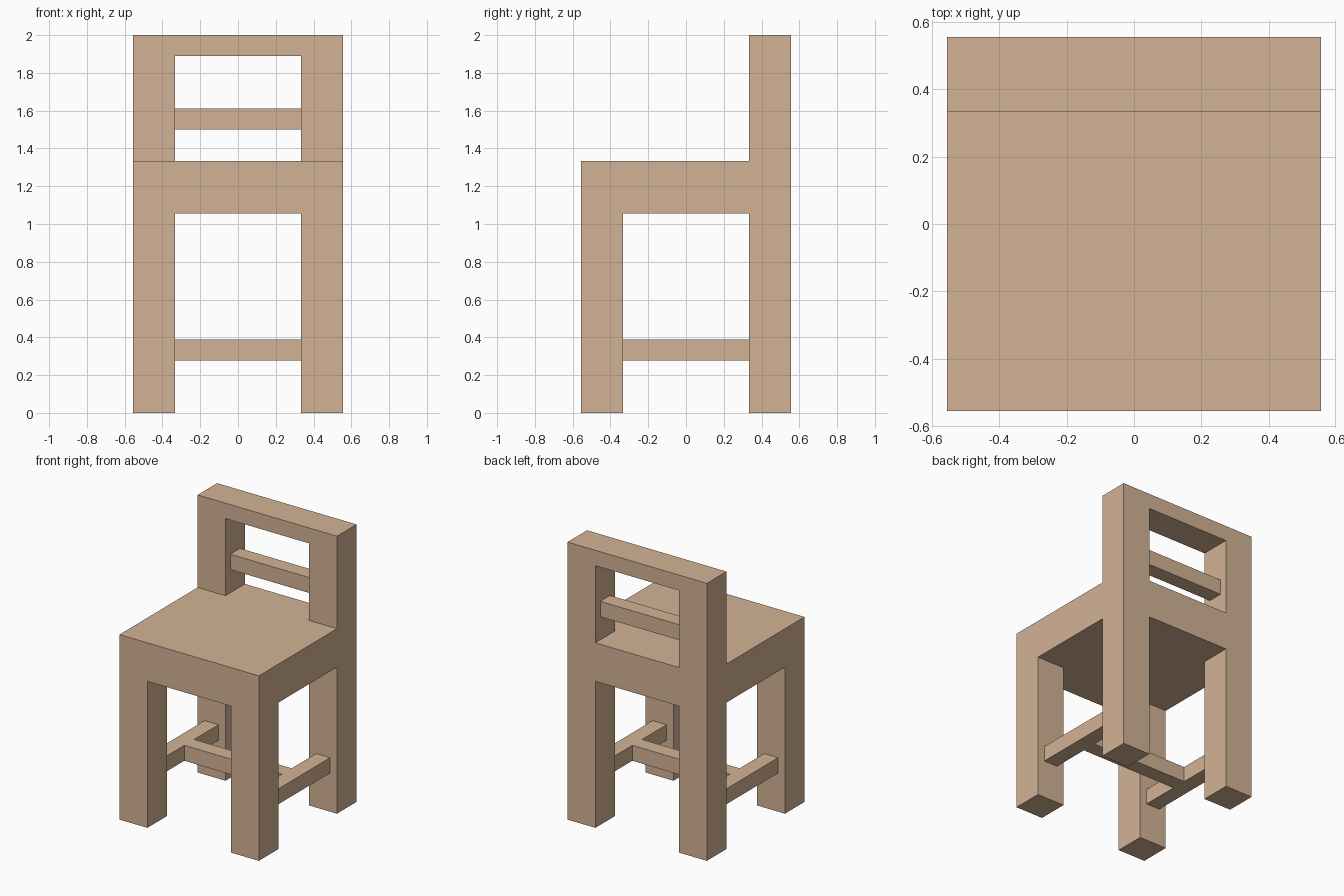
import bpy
import bmesh

if "Cube" in bpy.data.objects:
    bpy.data.objects.remove(bpy.data.objects["Cube"])

U = 1 / 18  # every size is a whole number of these units

wood = bpy.data.materials.new("light_wood")
wood.diffuse_color = (0.65, 0.45, 0.30, 1)
wood.use_nodes = True
wood.node_tree.nodes["Principled BSDF"].inputs["Base Color"].default_value = wood.diffuse_color


def prism(name, outline, z0, z1):
    """Extrude an xy outline from z0 to z1."""
    bm = bmesh.new()
    face = bm.faces.new([bm.verts.new((x * U, y * U, z0 * U)) for x, y in outline])
    top = bmesh.ops.extrude_face_region(bm, geom=[face])["geom"]
    bmesh.ops.translate(bm, vec=(0, 0, (z1 - z0) * U),
                        verts=[g for g in top if isinstance(g, bmesh.types.BMVert)])
    bmesh.ops.recalc_face_normals(bm, faces=bm.faces)
    mesh = bpy.data.meshes.new(name)
    bm.to_mesh(mesh)
    bm.free()
    mesh.materials.append(wood)
    obj = bpy.data.objects.new(name, mesh)
    bpy.context.collection.objects.link(obj)
    return obj


def box(name, x, y, z):
    """Box spanning the given (min, max) pairs."""
    return prism(name, [(x[0], y[0]), (x[1], y[0]), (x[1], y[1]), (x[0], y[1])], *z)


# Legs, tall back posts and side stretchers, one of each per side
for side, s in (("left", -1), ("right", 1)):
    leg_x = sorted((6 * s, 10 * s))
    box(f"front_leg_{side}", leg_x, (-10, -6), (0, 19))
    box(f"back_post_{side}", leg_x, (6, 10), (0, 36))
    box(f"side_stretcher_{side}", sorted((7 * s, 9 * s)), (-6, 6), (5, 7))

# Cross stretcher joining the two side stretchers
box("cross_stretcher", (-7, 7), (-1, 1), (5, 7))

# Thick seat, notched around the back posts
prism("seat", [(-10, -10), (10, -10), (10, 6), (6, 6),
               (6, 10), (-6, 10), (-6, 6), (-10, 6)], 19, 24)

# Back rest: thin slat centred in the posts, and full-depth top rail
box("back_slat", (-6, 6), (7, 9), (27, 29))
box("top_rail", (-6, 6), (6, 10), (34, 36))
